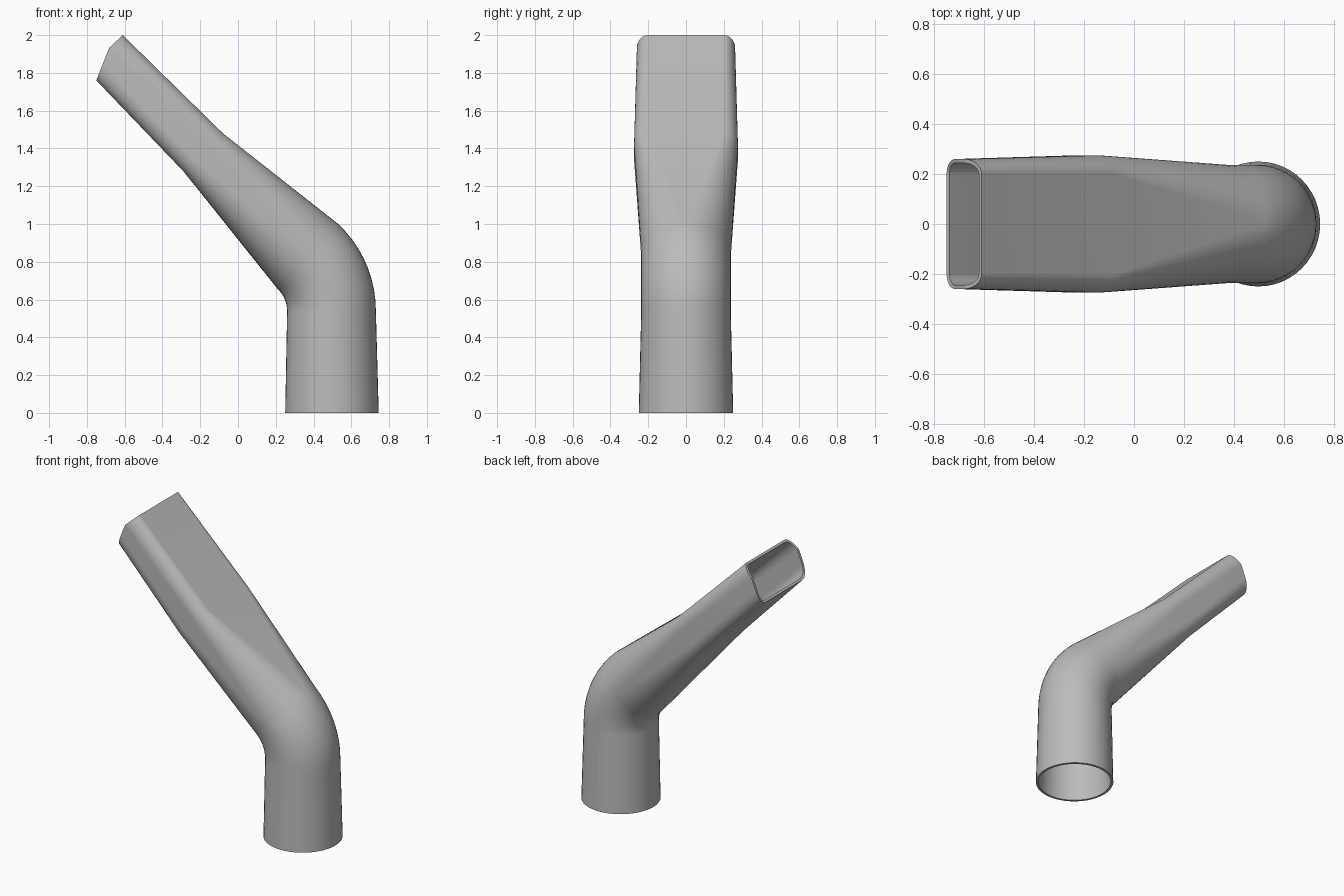
import bpy, bmesh, math
from mathutils import Vector

cube = bpy.data.objects.get("Cube")
if cube:
    bpy.data.objects.remove(cube, do_unlink=True)

grey = bpy.data.materials.new("plain grey")
grey.use_nodes = True
grey.diffuse_color = (0.5, 0.5, 0.5, 1)
grey.node_tree.nodes["Principled BSDF"].inputs["Base Color"].default_value = (0.5, 0.5, 0.5, 1)

STEPS = 12  # segments per corner


def section(low, high, width, ry, rt, bulge=(0, 0)):
    """Rounded ring between two profile points; ry and rt are corner radii
    across and along it (rt as a fraction of the height)."""
    low, high = Vector((low[0], 0, low[1])), Vector((high[0], 0, high[1]))
    kink = 0.65
    ring = []
    for q in range(4):
        sy = 1 if q in (0, 3) else -1
        st = 1 if q in (0, 1) else -1
        for i in range(STEPS + 1):
            a = (q + i / STEPS) * math.pi / 2
            y = sy * (width - ry) + ry * math.cos(a)
            t = 0.5 + st * (0.5 - rt) + rt * math.sin(a)
            p = low.lerp(high, t)
            push = t / kink if t < kink else (1 - t) / (1 - kink)
            p += Vector((bulge[0], 0, bulge[1])) * push
            p.y = y
            ring.append(p)
    return ring


# Round foot, tapering slightly up to the elbow
rings = [section((0.25, 0), (0.745, 0), 0.25, 0.25, 0.5)]

# Elbow: round sections swept about a pivot
BEND = 9
for i in range(BEND + 1):
    a = math.radians(47) * i / BEND
    c, s = math.cos(a), math.sin(a)
    rings.append(section((0.10 + 0.16 * c, 0.54 + 0.16 * s),
                         (0.10 + 0.63 * c, 0.54 + 0.63 * s), 0.237, 0.237, 0.5))

# Flattened spout and its angled mouth
rings.append(section((-0.29, 1.28), (-0.08, 1.48), 0.275, 0.075, 0.3))
rings.append(section((-0.75, 1.76), (-0.61, 2.0), 0.26, 0.06, 0.34, (-0.025, 0.015)))

# Skin the rings into an open tube
bm = bmesh.new()
loops = [[bm.verts.new(p) for p in ring] for ring in rings]
n = len(loops[0])
for a, b in zip(loops, loops[1:]):
    for i in range(n):
        j = (i + 1) % n
        bm.faces.new((a[i], a[j], b[j], b[i]))
bmesh.ops.remove_doubles(bm, verts=bm.verts, dist=0.0005)
bmesh.ops.recalc_face_normals(bm, faces=bm.faces)
# Outward normals: the foot's right-hand side must face +x
bm.faces.ensure_lookup_table()
side = max(bm.faces, key=lambda f: f.calc_center_median().x)
if side.normal.x < 0:
    bmesh.ops.reverse_faces(bm, faces=bm.faces)
mesh = bpy.data.meshes.new("bent_nozzle")
bm.to_mesh(mesh)
bm.free()
mesh.materials.append(grey)

nozzle = bpy.data.objects.new("bent_nozzle", mesh)
bpy.context.collection.objects.link(nozzle)
bpy.context.view_layer.objects.active = nozzle
nozzle.select_set(True)

# Wall thickness, then smooth shading with crisp rims
wall = nozzle.modifiers.new("wall", 'SOLIDIFY')
wall.thickness = 0.016
wall.offset = -1
bpy.ops.object.modifier_apply(modifier=wall.name)
bpy.ops.object.shade_smooth_by_angle(angle=math.radians(35))
weighted = nozzle.modifiers.new("weighted_normals", 'WEIGHTED_NORMAL')
weighted.keep_sharp = True
